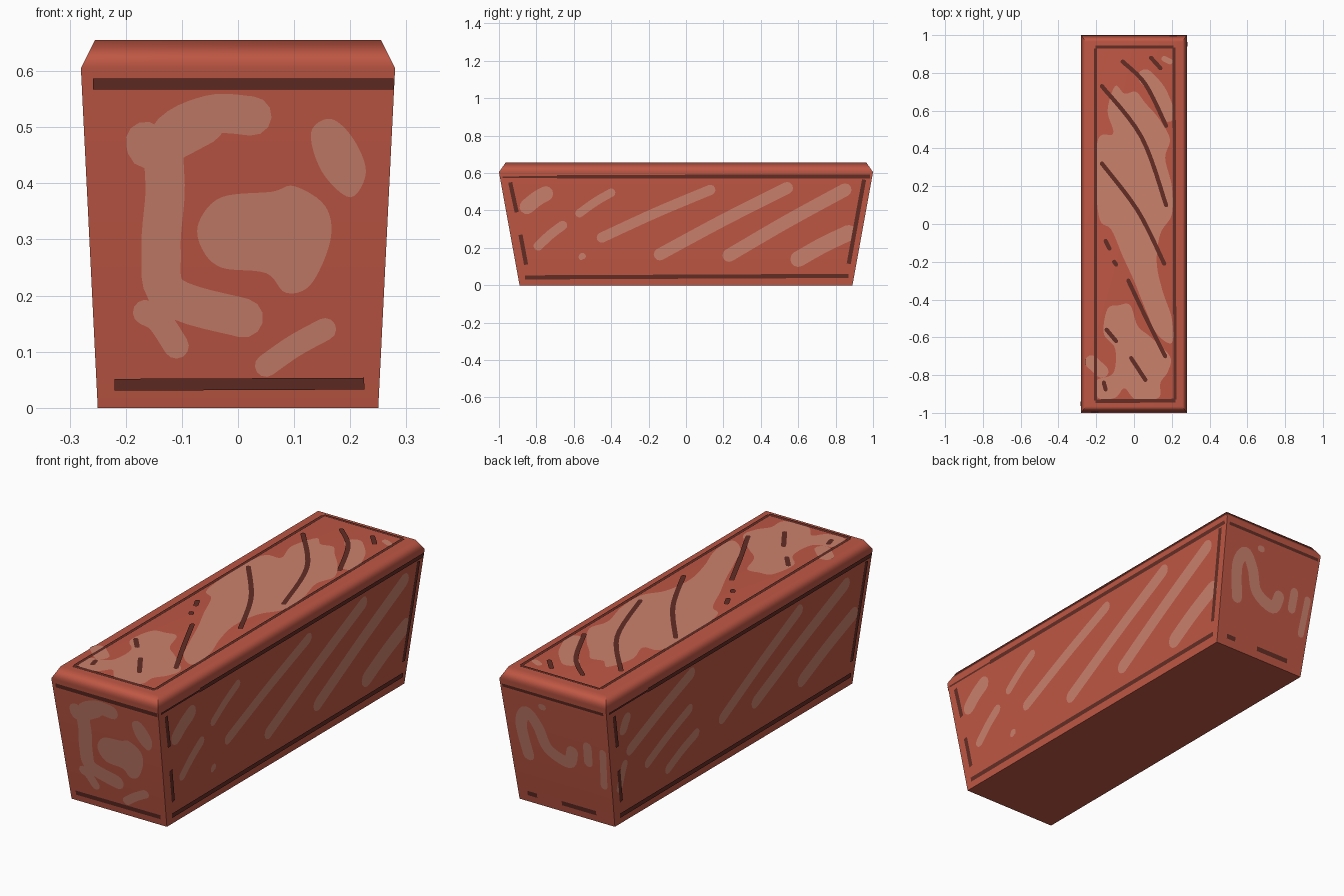
import bpy, bmesh, math
from mathutils import Vector


def material(name, rgb):
    m = bpy.data.materials.new(name)
    m.diffuse_color = (*rgb, 1)
    return m


RED = material("brick red", (0.52, 0.095, 0.058))
PALE = material("pale clay", (0.60, 0.22, 0.15))
DARK = material("dark line", (0.125, 0.027, 0.018))
RIM, TOP = 0.605, 0.655


def finish(name, bm, mat):
    me = bpy.data.meshes.new(name)
    bm.to_mesh(me)
    bm.free()
    me.materials.append(mat)
    ob = bpy.data.objects.new(name, me)
    bpy.context.collection.objects.link(ob)
    return ob


# Tapered block with a chamfered top, lofted from three rectangles
bm = bmesh.new()
rings = []
for hx, hy, z in ((0.25, 0.89, 0), (0.28, 1.0, RIM), (0.255, 0.965, TOP)):
    rings.append([bm.verts.new((sx * hx, sy * hy, z))
                  for sx, sy in ((-1, -1), (1, -1), (1, 1), (-1, 1))])
for a, b in zip(rings, rings[1:]):
    for i in range(4):
        j = (i + 1) % 4
        bm.faces.new((a[i], a[j], b[j], b[i]))
bm.faces.new(rings[-1])
bm.faces.new(rings[0][::-1])
body = finish("brick_body", bm, RED)
bpy.context.view_layer.objects.active = body
body.select_set(True)
bpy.ops.object.shade_smooth_by_angle(angle=math.radians(70))
wn = body.modifiers.new("weighted normals", 'WEIGHTED_NORMAL')
wn.keep_sharp = True


# Maps from flat (u, v) to each painted face, d is the lift off the face
def on_front(u, v, d): return (u, -(0.89 + 0.11 * v / RIM) - d, v)
def on_back(u, v, d): return (u, 0.89 + 0.11 * v / RIM + d, v)
def on_right(u, v, d): return (0.25 + 0.03 * v / RIM + d, u, v)
def on_left(u, v, d): return (-(0.25 + 0.03 * v / RIM) - d, u, v)
def on_top(u, v, d): return (u, v, TOP + d)


def spline(pts, closed, n=6):
    """Smooth Catmull-Rom run through a few points."""
    p = [Vector(q) for q in pts]
    k = len(p)
    if not closed and k == 2:
        return p
    out = []
    for i in range(k if closed else k - 1):
        if closed:
            a, b, c, e = (p[(i + o) % k] for o in (-1, 0, 1, 2))
        else:
            a, b, c, e = (p[min(max(i + o, 0), k - 1)] for o in (-1, 0, 1, 2))
        for s in range(n):
            t = s / n
            out.append(0.5 * (2 * b + (c - a) * t + (2 * a - 5 * b + 4 * c - e) * t * t
                              + (3 * b - a - 3 * c + e) * t ** 3))
    if not closed:
        out.append(p[-1])
    return out


def stroke(pts, width, caps=True):
    """Outline of a brush stroke with rounded or square ends."""
    path, r = spline(pts, False), width / 2
    left, right = [], []
    for i, q in enumerate(path):
        t = (path[min(i + 1, len(path) - 1)] - path[max(i - 1, 0)]).normalized()
        nrm = Vector((-t.y, t.x)) * r
        left.append(q + nrm)
        right.append(q - nrm)

    def cap(q, edge):
        o = edge - q
        rot = lambda a: Vector((o.x * math.cos(a) - o.y * math.sin(a),
                                o.x * math.sin(a) + o.y * math.cos(a)))
        return [q + rot(-math.pi * s / 6) for s in range(1, 6)] if caps else []

    return left + cap(path[-1], left[-1]) + right[::-1] + cap(path[0], right[0])


def paint(name, face, outlines, mat, lift):
    """Thin plates lying on one face of the block."""
    bm = bmesh.new()
    out = Vector(face(0, 0.3, 1)) - Vector(face(0, 0.3, 0))
    for line in outlines:
        f = bm.faces.new([bm.verts.new(face(q[0], q[1], lift)) for q in line])
        f.normal_update()
        if f.normal.dot(out) < 0:
            f.normal_flip()
    bmesh.ops.triangulate(bm, faces=bm.faces[:])
    finish(name, bm, mat)


def blob(*pts): return spline(pts, True)
def line(a, b, w=0.022): return stroke([a, b], w, False)


# Front: worn patches
paint("front_patches", on_front, [
    stroke([(0.025, 0.52), (-0.05, 0.522), (-0.125, 0.48), (-0.13, 0.38), (-0.137, 0.28),
            (-0.12, 0.2), (0.01, 0.16)], 0.07),
    stroke([(-0.165, 0.475), (-0.15, 0.46), (-0.06, 0.505)], 0.07),
    stroke([(-0.165, 0.17), (-0.14, 0.155), (-0.11, 0.11)], 0.045),
    blob((-0.07, 0.33), (-0.03, 0.375), (0.06, 0.385), (0.1, 0.395), (0.155, 0.36), (0.165, 0.3),
         (0.13, 0.22), (0.085, 0.205), (0.05, 0.24), (-0.03, 0.25), (-0.065, 0.285)),
    blob((0.13, 0.49), (0.165, 0.515), (0.205, 0.48), (0.228, 0.42), (0.2, 0.375), (0.15, 0.42)),
    stroke([(0.05, 0.075), (0.1, 0.11), (0.155, 0.14)], 0.04)], PALE, 0.002)

# Back: worn patches
paint("back_patches", on_back, [
    stroke([(0.17, 0.25), (0.19, 0.4), (0.15, 0.47), (0.1, 0.41), (0.06, 0.31), (-0.04, 0.27),
            (-0.07, 0.33)], 0.06),
    stroke([(-0.15, 0.3), (-0.155, 0.38)], 0.045),
    stroke([(-0.22, 0.2), (-0.235, 0.37)], 0.035),
    stroke([(0.07, 0.52), (0.06, 0.52)], 0.03)], PALE, 0.002)

# Sides: slanted streaks, (start, end, width)
right = [((-0.85, 0.42), (-0.75, 0.49), 0.08), ((-0.79, 0.21), (-0.66, 0.32), 0.05),
         ((-0.57, 0.385), (-0.4, 0.495), 0.045), ((-0.45, 0.255), (0.13, 0.51), 0.055),
         ((-0.14, 0.165), (0.54, 0.52), 0.065), ((0.23, 0.16), (0.85, 0.51), 0.07),
         ((0.6, 0.14), (0.87, 0.28), 0.085), ((-0.56, 0.15), (-0.55, 0.155), 0.03)]
left = [((0.86, 0.46), (0.84, 0.5), 0.06), ((0.87, 0.18), (0.84, 0.28), 0.045),
        ((0.8, 0.34), (0.36, 0.53), 0.06), ((0.66, 0.22), (0.36, 0.36), 0.05),
        ((0.5, 0.13), (0.3, 0.22), 0.05), ((0.1, 0.22), (-0.45, 0.52), 0.06),
        ((-0.15, 0.2), (-0.8, 0.51), 0.065), ((-0.5, 0.17), (-0.87, 0.34), 0.07)]
for name, face, marks in (("right", on_right, right), ("left", on_left, left)):
    paint(name + "_streaks", face, [
        stroke([a, ((a[0] + b[0]) / 2, (a[1] + b[1]) / 2 + 0.006), b], w)
        for a, b, w in marks], PALE, 0.002)
    s = 1 if name == "right" else -1
    paint(name + "_lines", face, [
        line((-0.69 * s, 0.58), (0.985 * s, 0.582), 0.02),
        line((-0.98 * s, 0.578), (-0.69 * s, 0.579), 0.009),
        line((-0.86 * s, 0.042), (0.87 * s, 0.05)),
        line((-0.94 * s, 0.55), (-0.905 * s, 0.39)),
        line((-0.885 * s, 0.27), (-0.855 * s, 0.11)),
        line((0.952 * s, 0.565), (0.87 * s, 0.115))], DARK, 0.004)

# End lines
paint("front_lines", on_front, [line((-0.258, 0.577), (0.277, 0.577), 0.02),
                                line((-0.22, 0.041), (0.225, 0.043), 0.021)], DARK, 0.004)
paint("back_lines", on_back, [line((-0.265, 0.577), (0.265, 0.577), 0.015),
                              line((-0.16, 0.045), (0.02, 0.045), 0.022),
                              line((0.15, 0.045), (0.2, 0.045), 0.022)], DARK, 0.004)

# Top: worn patches
paint("top_patches", on_top, [
    blob((-0.1, 0.73), (-0.14, 0.6), (-0.11, 0.48), (-0.19, 0.45), (-0.2, 0.2), (-0.18, 0.02),
         (-0.12, -0.03), (-0.06, -0.17), (0, -0.3), (0.06, -0.45), (0.12, -0.58), (0.2, -0.63),
         (0.2, -0.5), (0.15, -0.35), (0.12, -0.2), (0.14, -0.05), (0.2, 0.05), (0.2, 0.2),
         (0.165, 0.35), (0.19, 0.45), (0.13, 0.56), (0.06, 0.64), (0.01, 0.7), (-0.05, 0.69)),
    stroke([(0.06, 0.78), (0.13, 0.7), (0.18, 0.58)], 0.08),
    stroke([(0.16, 0.875), (0.19, 0.86)], 0.03),
    blob((-0.14, -0.45), (-0.08, -0.43), (-0.02, -0.43), (0.02, -0.54), (0.09, -0.6),
         (0.19, -0.7), (0.18, -0.78), (0.14, -0.84), (0.13, -0.92), (0.01, -0.93), (-0.05, -0.87),
         (-0.1, -0.92), (-0.19, -0.92), (-0.2, -0.83), (-0.11, -0.79), (-0.1, -0.66), (-0.16, -0.58)),
    stroke([(-0.225, -0.73), (-0.17, -0.78)], 0.07)], PALE, 0.002)

# Top: dark cracks and the border line
cracks = [[(-0.06, 0.86), (0.06, 0.74), (0.17, 0.52)], [(-0.17, 0.73), (0.04, 0.46), (0.17, 0.1)],
          [(-0.17, 0.32), (0.02, 0.07), (0.16, -0.21)], [(-0.03, -0.3), (0.07, -0.51), (0.165, -0.7)],
          [(-0.145, -0.56), (-0.095, -0.62)], [(-0.015, -0.71), (0.06, -0.825)],
          [(-0.15, -0.09), (-0.13, -0.13)], [(-0.105, -0.2), (-0.095, -0.215)],
          [(-0.16, -0.84), (-0.15, -0.875)], [(0.09, 0.88), (0.14, 0.825)]]
paint("top_lines", on_top, [stroke(c, 0.022) for c in cracks] + [
    line((-0.205, -0.935), (-0.205, 0.93), 0.016), line((0.217, -0.93), (0.212, 0.935), 0.016),
    line((-0.205, 0.937), (0.21, 0.937), 0.016), line((-0.205, -0.938), (0.22, -0.935), 0.02)],
    DARK, 0.004)
